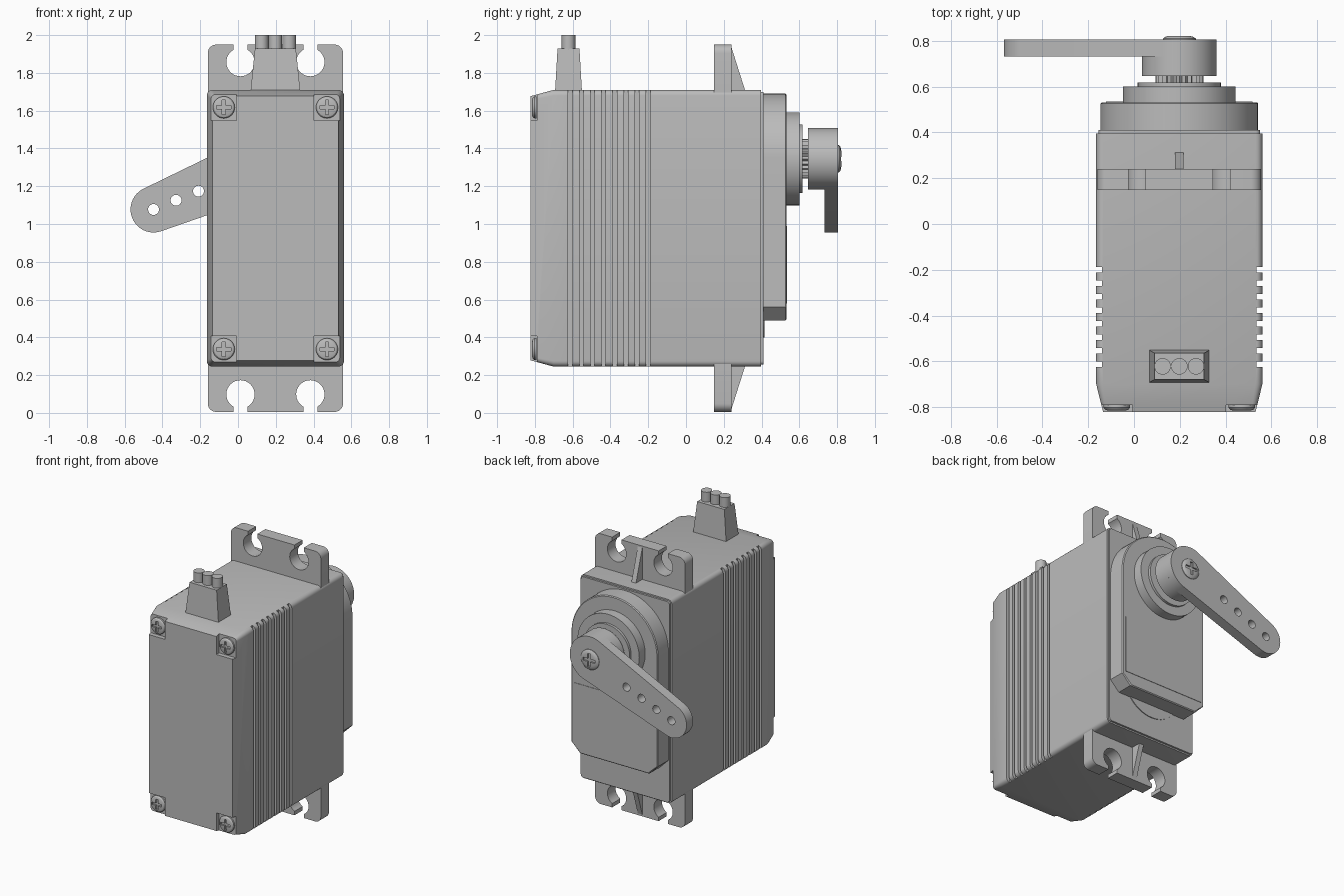
import bpy, bmesh, math
from math import pi, cos, sin

cube = bpy.data.objects.get("Cube")
if cube:
    bpy.data.objects.remove(cube, do_unlink=True)

CX, CZ = 0.198, 0.9775      # body centre
SZ = 1.345                  # output shaft height

grey = bpy.data.materials.new("plain_grey")
grey.use_nodes = True
grey.diffuse_color = (0.5, 0.5, 0.5, 1)
grey.node_tree.nodes["Principled BSDF"].inputs["Base Color"].default_value = (0.5, 0.5, 0.5, 1)


def finish(bm, name):
    bmesh.ops.recalc_face_normals(bm, faces=bm.faces)
    mesh = bpy.data.meshes.new(name)
    bm.to_mesh(mesh)
    bm.free()
    mesh.materials.append(grey)
    obj = bpy.data.objects.new(name, mesh)
    bpy.context.collection.objects.link(obj)
    smooth(obj)
    return obj


def smooth(obj):
    obj.data.polygons.foreach_set("use_smooth", [True] * len(obj.data.polygons))
    obj.data.set_sharp_from_angle(angle=math.radians(30))


def loft(name, sections):
    """Skin equal-length closed rings and cap both ends."""
    bm = bmesh.new()
    rings = [[bm.verts.new(p) for p in s] for s in sections]
    n = len(rings[0])
    for a, b in zip(rings, rings[1:]):
        for i in range(n):
            j = (i + 1) % n
            bm.faces.new((a[i], a[j], b[j], b[i]))
    bm.faces.new(rings[0])
    bm.faces.new(rings[-1])
    return finish(bm, name)


def at_y(points, y):
    return [(x, y, z) for x, z in points]


def prism(name, points, y0, y1):
    return loft(name, [at_y(points, y0), at_y(points, y1)])


def arc(x, z, r, a0, a1, n):
    return [(x + r * cos(a0 + (a1 - a0) * i / n), z + r * sin(a0 + (a1 - a0) * i / n))
            for i in range(n + 1)]


def circle(x, z, r, n=48):
    return arc(x, z, r, 0, 2 * pi, n)[:-1]


def rounded_rect(hx, hz, r):
    pts = []
    for k, (sx, sz) in enumerate(((1, 1), (-1, 1), (-1, -1), (1, -1))):
        pts += arc(CX + sx * (hx - r), CZ + sz * (hz - r), r, k * pi / 2, (k + 1) * pi / 2, 5)
    return pts


def boxes(name, specs):
    """Several boxes in one object, each given as centre and size."""
    bm = bmesh.new()
    for c, s in specs:
        made = bmesh.ops.create_cube(bm, size=1)["verts"]
        bmesh.ops.scale(bm, vec=s, verts=made)
        bmesh.ops.translate(bm, vec=c, verts=made)
    return finish(bm, name)


def cut(obj, cutter):
    mod = obj.modifiers.new("cut", "BOOLEAN")
    mod.operation, mod.solver, mod.object = "DIFFERENCE", "EXACT", cutter
    bpy.context.view_layer.update()
    graph = bpy.context.evaluated_depsgraph_get()
    obj.data = bpy.data.meshes.new_from_object(obj.evaluated_get(graph))
    obj.modifiers.clear()
    bpy.data.objects.remove(cutter, do_unlink=True)
    smooth(obj)


def screw(name, x, z, y, height, r):
    """Domed head with a cross recess; a negative height faces the front."""
    steps = ((0, 1), (0.45, 1), (0.8, 0.88), (1, 0.62))
    head = loft(name, [at_y(circle(x, z, r * k, 32), y + height * h) for h, k in steps])
    for size in ((1.3, 0.3), (0.3, 1.3)):
        cut(head, boxes("cutter", [((x, y + height, z), (r * size[0], abs(height), r * size[1]))]))


# Main body with tapered front and a slightly inset rear lid
HX, HZ = 0.363, 0.7325
body = loft("body", [
    at_y(rounded_rect(HX - 0.03, HZ - 0.033, 0.02), -0.822),
    at_y(rounded_rect(HX, HZ, 0.03), -0.70),
    at_y(rounded_rect(HX, HZ, 0.03), 0.396),
    at_y(rounded_rect(HX - 0.01, HZ - 0.01, 0.02), 0.396),
    at_y(rounded_rect(HX - 0.01, HZ - 0.01, 0.02), 0.41)])

# Cooling grooves on both sides, and screw pockets in the front corners
cut(body, boxes("groove_cutter", [
    ((CX + s * (HX + 0.025), -0.2 - 0.059 * k, CZ), (0.1, 0.022, 2))
    for s in (-1, 1) for k in range(8)]))
corners = [(sx, sz) for sx in (-1, 1) for sz in (-1, 1)]
cut(body, boxes("pocket_cutter", [
    ((CX + sx * 0.355, -0.84, CZ + sz * 0.72), (0.3, 0.1, 0.3)) for sx, sz in corners]))
for sx, sz in corners:
    screw("case_screw", CX + sx * 0.273, CZ + sz * 0.64, -0.792, -0.024, 0.058)

# Mounting flanges with open keyhole slots, each with a stiffening rib
HALF, HOLE_R, SLOT = 0.358, 0.075, 0.037
lean = math.asin(SLOT / HOLE_R)
half = [(0.185 - SLOT, 0.9725)]
half += arc(0.185, 0.8795, HOLE_R, pi / 2 + lean, 2.5 * pi - lean, 28)
half += [(0.185 + SLOT, 0.9725)]
half += arc(HALF - 0.045, 0.9275, 0.045, pi / 2, 0, 6) + [(HALF, 0.70)]
outline = half + [(-u, w) for u, w in reversed(half)]
for label, s in (("top", 1), ("bottom", -1)):
    prism(label + "_flange", [(CX + u, CZ + s * w) for u, w in outline], 0.148, 0.24)
    rib = [(0.23, 0.96), (0.24, 0.96), (0.316, 0.72), (0.23, 0.72)]
    loft(label + "_rib", [[(CX + x, y, CZ + s * w) for y, w in rib] for x in (-0.018, 0.018)])

# Tapered cable grommet with three wire ends
def rect(hx, hy, z):
    return [(CX + x * hx, -0.622 + y * hy, z) for x, y in ((-1, -1), (1, -1), (1, 1), (-1, 1))]

loft("cable_grommet", [rect(0.132, 0.072, 1.69), rect(0.13, 0.07, 1.72), rect(0.108, 0.058, 1.93)])
for k in (-1, 0, 1):
    loft("wire_end", [[(x, y - 0.622, z) for x, y in circle(CX + k * 0.073, 0, 0.036, 24)]
                      for z in (1.9, 2.0)])

# Gear case: round top, clipped lower corners, softened rear edge
def case_outline(d):
    r = 0.345 - d
    return arc(CX, SZ, r, 0, pi, 40) + [
        (CX - r, 0.56), (CX - r + 0.07, 0.49 + d), (CX + r - 0.07, 0.49 + d), (CX + r, 0.56)]

loft("gear_case", [at_y(case_outline(d), y) for d, y in ((0, 0.40), (0, 0.526), (0.006, 0.532))])
prism("case_panel", [(CX + x, z) for x, z in ((-0.32, 0.58), (0.32, 0.58), (0.32, 0.99), (-0.32, 0.99))],
      0.525, 0.535)
prism("gear_boss", circle(CX, 0.625, 0.225), 0.40, 0.416)

# Stepped bearing rings and toothed output shaft
prism("bearing_ring", circle(CX, SZ, 0.246, 64), 0.52, 0.60)
prism("bearing_collar", circle(CX, SZ, 0.182), 0.59, 0.618)
teeth = [(CX + r * cos(a), SZ + r * sin(a)) for k in range(48)
         for r, a in [((0.105, 0.092)[k % 2], k * pi / 24)]]
prism("output_spline", teeth, 0.61, 0.66)

# Horn: hub plus tapered arm with a row of holes
prism("horn_hub", circle(CX, SZ, 0.163, 64), 0.647, 0.75)
END_X, END_Z, END_R = -0.447, 1.077, 0.122
dx, dz = END_X - CX, END_Z - SZ
aim = math.atan2(dz, dx)
spread = math.acos((0.163 - END_R) / math.hypot(dx, dz))
arm = prism("horn_arm",
            arc(END_X, END_Z, END_R, aim - spread, aim + spread, 24)
            + arc(CX, SZ, 0.163, aim + spread, aim - spread + 2 * pi, 40), 0.733, 0.806)
for k in range(4):
    cut(arm, prism("cutter", circle(END_X + 0.119 * k, END_Z + 0.0485 * k, 0.029, 24), 0.7, 0.9))
screw("horn_screw", CX, SZ, 0.80, 0.022, 0.072)
